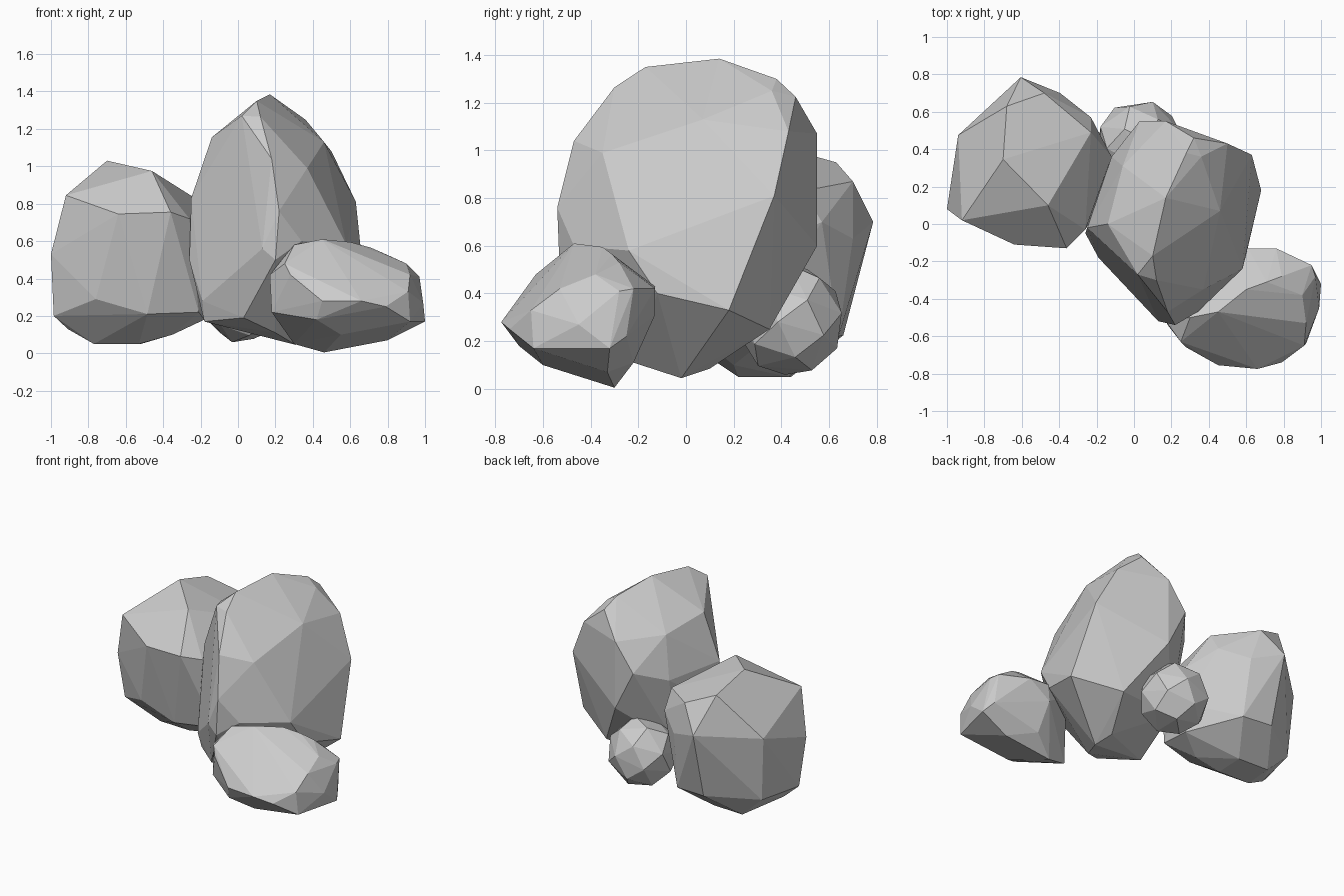
import bpy, bmesh, math


def rock(name, corners):
    """A chiselled boulder: the convex hull of a few corner points, flat shaded."""
    bm = bmesh.new()
    for c in corners:
        bm.verts.new(c)
    res = bmesh.ops.convex_hull(bm, input=bm.verts[:])
    junk = {g for g in res["geom_interior"] + res["geom_unused"]
            if isinstance(g, bmesh.types.BMVert)}
    bmesh.ops.delete(bm, geom=list(junk), context='VERTS')
    bmesh.ops.dissolve_limit(bm, angle_limit=0.05, verts=bm.verts[:], edges=bm.edges[:])
    bmesh.ops.recalc_face_normals(bm, faces=bm.faces[:])
    me = bpy.data.meshes.new(name)
    bm.to_mesh(me)
    bm.free()
    ob = bpy.data.objects.new(name, me)
    bpy.context.collection.objects.link(ob)
    return ob


# Tall central boulder
rock("tall_rock", [
    (.17, .14, 1.385), (.10, -.17, 1.35), (.12, -.30, 1.265), (.02, -.27, 1.27),
    (-.14, .0, 1.155), (-.06, .31, 1.09), (.18, -.47, 1.04), (.22, -.54, .76),
    (.13, -.52, .56), (.34, -.47, .60), (.37, -.35, .99), (.46, .07, 1.13),
    (.28, .38, 1.30), (.32, .46, 1.225), (.36, .36, 1.25), (.50, .43, 1.08),
    (.63, .37, .81), (.17, .55, 1.07), (.03, .55, .88), (.17, .55, .60),
    (-.12, .36, .80), (-.25, -.02, .83), (-.26, -.05, .50), (-.19, -.18, .28),
    (-.18, -.15, .17), (.03, -.34, .19), (.20, -.53, .50), (.58, -.24, .58),
    (.61, -.12, .40), (.68, .18, .33), (.20, -.22, .11), (.31, -.02, .045),
    (.27, .10, .085), (.38, .35, .25), (-.10, .25, .30)])

# Left boulder
rock("left_rock", [
    (-.70, .345, 1.03), (-.46, .10, .975), (-.92, .02, .845), (-.64, -.11, .745),
    (-.36, -.13, .755), (-.26, -.03, .72), (-.23, .49, .83), (-.605, .785, .70),
    (-.68, .63, .95), (-.48, .70, .87), (-.395, .70, .63), (-.23, .57, .70),
    (-.12, .36, .60), (-1.0, .08, .53), (-.94, .475, .65), (-.985, .14, .20),
    (-.76, .0, .29), (-.485, -.02, .21), (-.21, .05, .22), (-.91, .45, .20),
    (-.60, .66, .225), (-.38, .64, .22), (-.77, .23, .05), (-.53, .22, .05),
    (-.75, .44, .05), (-.52, .43, .05), (-.35, .20, .10), (-.18, .30, .18),
    (-.14, .34, .36), (-.91, .20, .13)])

# Low front right boulder
rock("low_rock", [
    (.45, -.47, .61), (.60, -.35, .595), (.71, -.31, .565), (.79, -.28, .53),
    (.61, -.13, .43), (.76, -.13, .42), (.95, -.22, .42), (.90, -.38, .48),
    (.97, -.28, .41), (1.0, -.32, .17), (.99, -.45, .27), (.92, -.64, .17),
    (.92, -.53, .42), (.91, -.65, .33), (.735, -.66, .34), (.66, -.775, .28),
    (.79, -.74, .25), (.45, -.755, .28), (.28, -.66, .42), (.25, -.63, .48),
    (.17, -.52, .42), (.30, -.50, .58), (.46, -.30, .005), (.80, -.33, .07),
    (.55, -.60, .10), (.42, -.70, .18), (.18, -.54, .22), (.30, -.34, .05),
    (.60, -.13, .31), (.40, -.20, .45), (.62, -.22, .11), (.96, -.25, .22)])

# Small rock tucked in behind: coarse points spiralled round a ball
n = 26
pts = []
for i in range(n):
    h = 1 - 2 * (i + .5) / n
    r = math.sqrt(1 - h * h)
    a = 2.4 * i
    pts.append((.03 + .235 * r * math.cos(a), .435 + .23 * r * math.sin(a), .29 + .24 * h))
rock("small_rock", pts)
